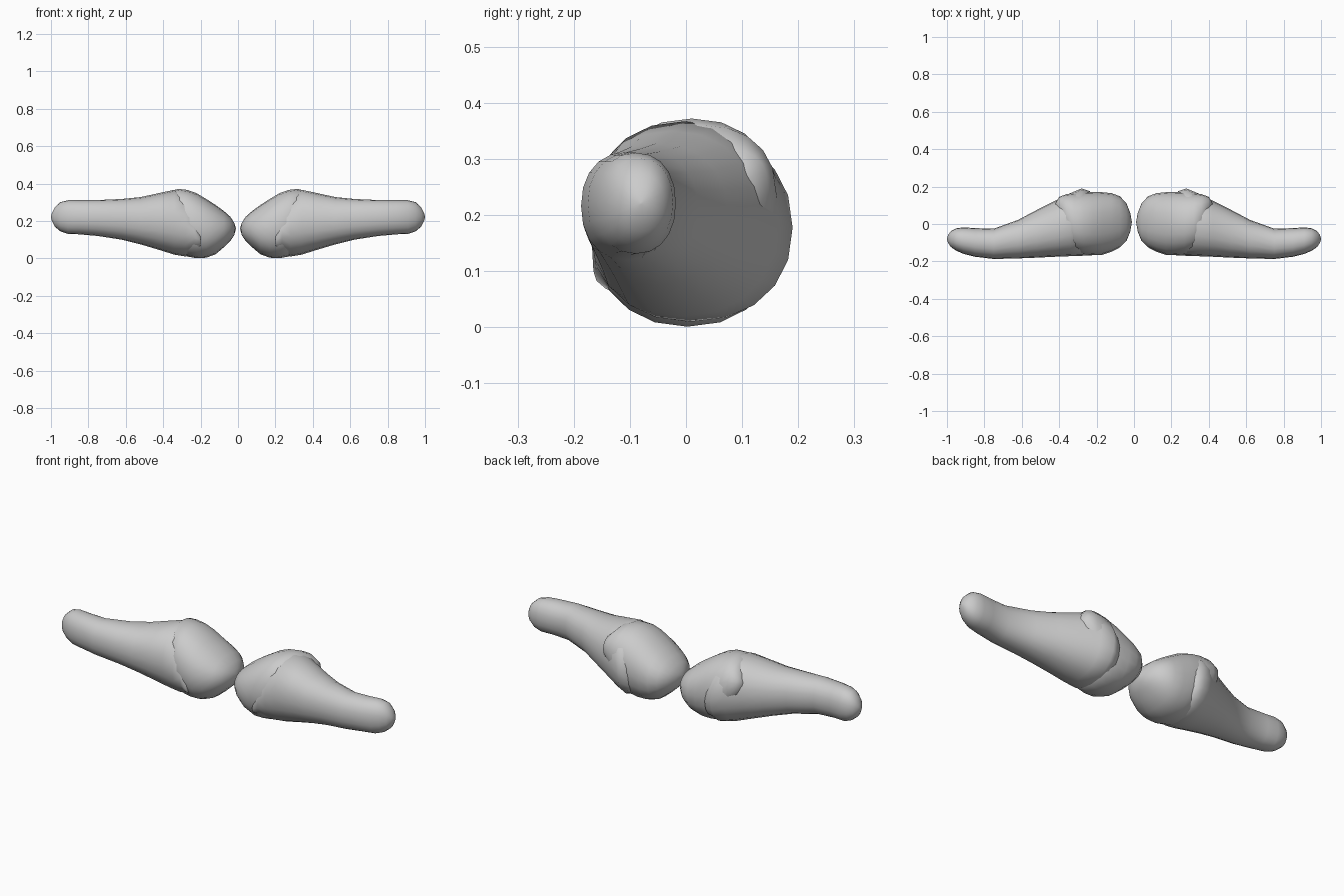
import bpy, bmesh, math

SIDES = 20

grey = bpy.data.materials.new("plain grey")
grey.diffuse_color = (0.6, 0.6, 0.6, 1)


def loft(name, sections, power=2.2):
    """Skin rounded sections (x, y_min, y_max, z_min, z_max), mirrored in x."""
    bm = bmesh.new()
    rings = []
    for x, y0, y1, z0, z1 in sections:
        ring = []
        for i in range(SIDES):
            a = 2 * math.pi * i / SIDES
            c, s = math.cos(a), math.sin(a)
            u = math.copysign(abs(c) ** (2 / power), c)
            v = math.copysign(abs(s) ** (2 / power), s)
            ring.append(bm.verts.new((x, (y0 + y1) / 2 + u * (y1 - y0) / 2,
                                      (z0 + z1) / 2 + v * (z1 - z0) / 2)))
        rings.append(ring)
    for a, b in zip(rings, rings[1:]):
        for i in range(SIDES):
            j = (i + 1) % SIDES
            bm.faces.new((a[i], a[j], b[j], b[i]))
    bm.faces.new(rings[0][::-1])
    bm.faces.new(rings[-1])
    bmesh.ops.recalc_face_normals(bm, faces=bm.faces)
    for f in bm.faces:
        f.smooth = True
    mesh = bpy.data.meshes.new(name)
    bm.to_mesh(mesh)
    bm.free()
    mesh.materials.append(grey)
    ob = bpy.data.objects.new(name, mesh)
    bpy.context.collection.objects.link(ob)
    mirror = ob.modifiers.new("mirror", 'MIRROR')
    mirror.use_axis = (True, False, False)
    return ob


# Long tapering limbs with a rounded outer tip
loft("limb", [
    (0.20, -0.165, 0.08, 0.05, 0.15),
    (0.235, -0.168, 0.175, 0.025, 0.28),
    (0.28, -0.17, 0.19, 0.01, 0.345),
    (0.34, -0.172, 0.165, 0.02, 0.367),
    (0.42, -0.175, 0.125, 0.045, 0.35),
    (0.52, -0.18, 0.075, 0.075, 0.328),
    (0.62, -0.184, 0.022, 0.10, 0.318),
    (0.75, -0.187, -0.025, 0.12, 0.312),
    (0.85, -0.175, -0.022, 0.129, 0.311),
    (0.91, -0.16, -0.018, 0.131, 0.311),
    (0.95, -0.143, -0.023, 0.145, 0.301),
    (0.98, -0.122, -0.039, 0.17, 0.273),
    (0.995, -0.10, -0.06, 0.20, 0.243),
    (1.00, -0.082, -0.078, 0.219, 0.223),
])

# Rounded inner lobes that the limbs wrap around
loft("inner_lobe", [
    (0.012, 0.005, 0.015, 0.155, 0.165),
    (0.02, -0.04, 0.06, 0.125, 0.19),
    (0.04, -0.09, 0.11, 0.095, 0.222),
    (0.075, -0.125, 0.148, 0.06, 0.253),
    (0.12, -0.148, 0.165, 0.022, 0.286),
    (0.17, -0.165, 0.17, 0.004, 0.318),
    (0.22, -0.167, 0.172, 0.001, 0.348),
    (0.27, -0.165, 0.172, 0.01, 0.366),
    (0.32, -0.145, 0.165, 0.06, 0.372),
    (0.36, -0.10, 0.16, 0.13, 0.36),
    (0.40, 0.03, 0.145, 0.20, 0.315),
    (0.42, 0.08, 0.11, 0.24, 0.28),
])
